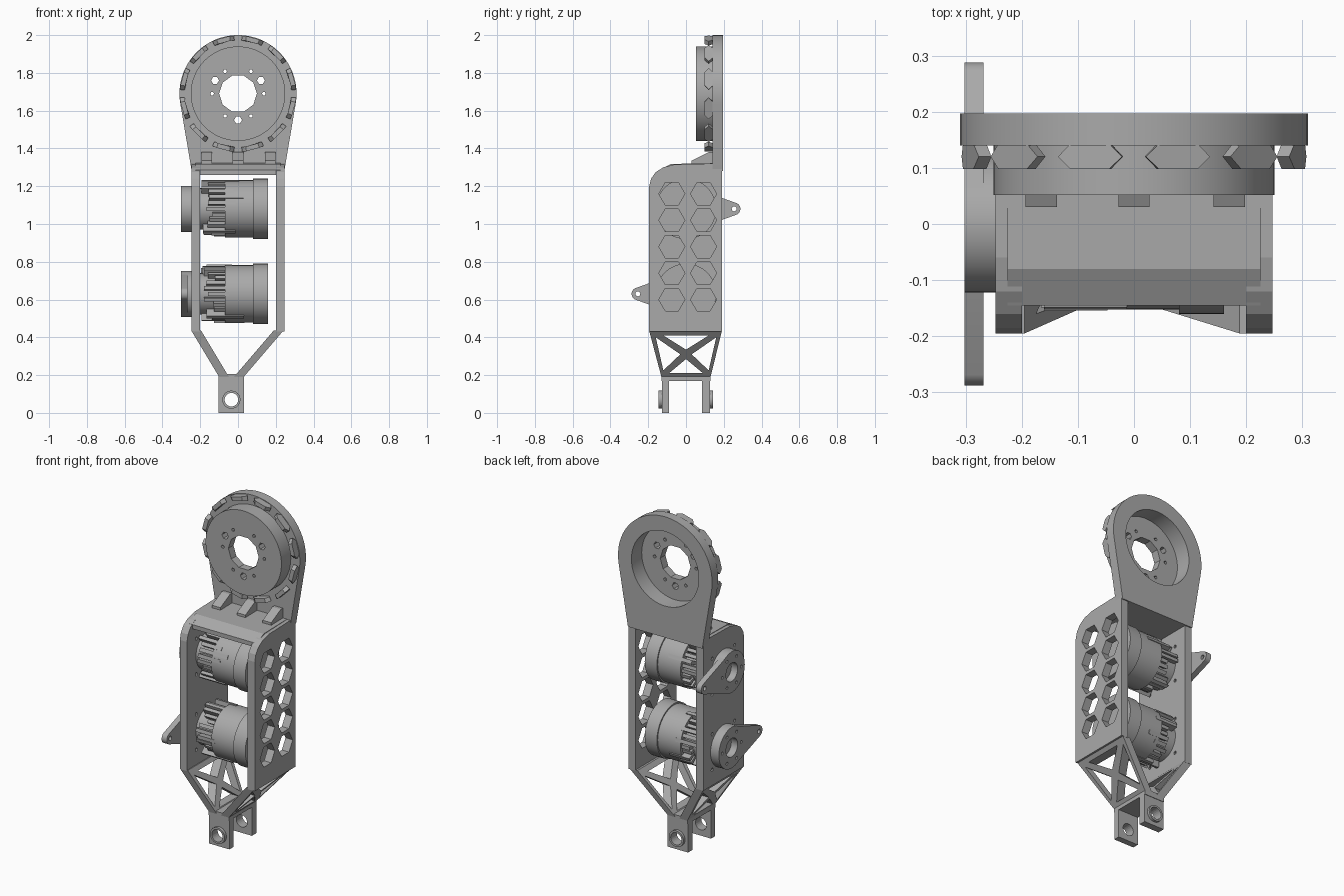
import bpy, bmesh, math, random
from math import cos, sin, pi, radians

random.seed(4)
old = bpy.data.objects.get("Cube")
if old:
    bpy.data.objects.remove(old, do_unlink=True)

grey = bpy.data.materials.new("plain_grey")
grey.use_nodes = True
GREY = (0.4, 0.4, 0.4, 1)
grey.diffuse_color = GREY
grey.node_tree.nodes["Principled BSDF"].inputs["Base Color"].default_value = GREY


def finish(name, bm):
    bmesh.ops.recalc_face_normals(bm, faces=bm.faces)
    mesh = bpy.data.meshes.new(name)
    bm.to_mesh(mesh)
    bm.free()
    mesh.materials.append(grey)
    ob = bpy.data.objects.new(name, mesh)
    bpy.context.collection.objects.link(ob)
    return ob


def prism(name, pts, axis, lo, hi):
    """Extrude a 2D outline along an axis; outline is (y,z) for x, (x,z) for y."""
    place = {"x": lambda a, b, t: (t, a, b), "y": lambda a, b, t: (a, t, b)}[axis]
    bm = bmesh.new()
    ends = [[bm.verts.new(place(a, b, t)) for a, b in pts] for t in (lo, hi)]
    n = len(pts)
    for e in ends:
        bm.faces.new(e)
    for i in range(n):
        j = (i + 1) % n
        bm.faces.new((ends[0][i], ends[0][j], ends[1][j], ends[1][i]))
    return finish(name, bm)


def ngon(a, b, r, n=64, turn=0.0):
    return [(a + r * cos(turn + 2 * pi * i / n), b + r * sin(turn + 2 * pi * i / n)) for i in range(n)]


def rect(a0, a1, b0, b1):
    return [(a0, b0), (a1, b0), (a1, b1), (a0, b1)]


def cut(ob, cutters):
    """Subtract the cutters from the part and bake the result."""
    for c in cutters:
        c.hide_render = True
        m = ob.modifiers.new("cut", "BOOLEAN")
        m.operation, m.solver, m.object = "DIFFERENCE", "EXACT", c
    dg = bpy.context.evaluated_depsgraph_get()
    mesh = bpy.data.meshes.new_from_object(ob.evaluated_get(dg))
    ob.modifiers.clear()
    ob.data = mesh
    for c in cutters:
        bpy.data.objects.remove(c, do_unlink=True)
    return ob


def smooth(ob):
    bpy.ops.object.select_all(action="DESELECT")
    ob.select_set(True)
    bpy.context.view_layer.objects.active = ob
    bpy.ops.object.shade_smooth_by_angle(angle=radians(30))
    return ob


# Top joint: tapered back plate, round boss, recess and bolt holes
HUB = 1.69
arc = [(0.31 * cos(radians(a)), HUB + 0.31 * sin(radians(a))) for a in range(-10, 191, 4)]
back_plate = prism("back_plate", arc + [(-0.245, 1.28), (0.245, 1.28)], "y", 0.14, 0.197)
boss = prism("joint_boss", ngon(0, HUB, 0.25), "y", 0.052, 0.15)


def joint_holes():
    holes = [prism("centre_cut", ngon(0, HUB, 0.1, 10), "y", 0, 0.3)]
    for k in range(3):
        a = radians(30 + 120 * k)
        holes.append(prism("bolt_cut", ngon(0.14 * cos(a), HUB + 0.14 * sin(a), 0.021, 6), "y", 0, 0.3))
    for k in range(6):
        a = radians(60 * k)
        holes.append(prism("pin_cut", ngon(0.137 * cos(a), HUB + 0.137 * sin(a), 0.01, 6), "y", 0, 0.3))
    return holes


cut(boss, joint_holes() + [prism("recess_cut", ngon(0, HUB, 0.222), "y", 0.1, 0.3)])
cut(back_plate, [prism("recess_cut", ngon(0, HUB, 0.222), "y", 0, 0.3)])
smooth(boss)
smooth(back_plate)

# Ring of long hexagonal studs behind the boss
for k in range(12):
    a = radians(15 + 30 * k)
    hexa = [(-0.058, 0.12), (-0.035, 0.098), (0.035, 0.098), (0.058, 0.12), (0.035, 0.143), (-0.035, 0.143)]
    bm = bmesh.new()
    rings = [[bm.verts.new((r * cos(a + t / 0.3), y, HUB + r * sin(a + t / 0.3))) for t, y in hexa]
             for r in (0.283, 0.308)]
    bm.faces.new(rings[0])
    bm.faces.new(rings[1])
    for i in range(6):
        j = (i + 1) % 6
        bm.faces.new((rings[0][i], rings[0][j], rings[1][j], rings[1][i]))
    finish(f"rim_stud_{k}", bm)

# Side walls with rounded upper front corner
wall = [(-0.195, 0.43), (-0.195, 1.2), (-0.185, 1.24), (-0.16, 1.275), (-0.12, 1.3), (-0.06, 1.315),
        (0.14, 1.32), (0.19, 1.32), (0.19, 0.43)]
MOTORS = ((1.08, 1), (0.63, -1))
left_wall = prism("left_wall", wall, "x", 0.2, 0.247)
cut(left_wall, [prism("hex_cut", ngon(y, 0.6 + 0.14 * k, 0.069, 6), "x", 0.1, 0.3)
                for y in (-0.075, 0.093) for k in range(5)])
right_wall = prism("right_wall", wall, "x", -0.247, -0.2)
cut(right_wall, [prism("screw_cut", ngon(0.15 * cos(a), z + 0.15 * sin(a), 0.01, 8), "x", -0.3, -0.1)
                 for z, _ in MOTORS for a in [radians(45 + 90 * k) for k in range(4)]])

# Roof with wedge ribs
roof = [(-0.145, 1.26), (-0.145, 1.285), (-0.08, 1.318), (0.15, 1.322), (0.15, 1.28), (-0.07, 1.28)]
prism("roof", roof, "x", -0.225, 0.225)
for x in (-0.165, 0, 0.17):
    prism("roof_rib", [(0.03, 1.315), (0.03, 1.335), (0.12, 1.38), (0.15, 1.38), (0.15, 1.315)], "x", x - 0.028, x + 0.028)

# Sloped lattice arms
FORK = -0.035


def lattice_arm(name, x0, x1, end0):
    ob = prism(name, [(-0.195, 0.435), (0.19, 0.435), (0.13, 0.19), (-0.13, 0.19)], "x", x0, x1)
    tris = [[(-0.12, 0.41), (0.12, 0.41), (0, 0.335)],
            [(-0.09, 0.21), (0.09, 0.21), (0, 0.285)]]
    for s in (-1, 1):
        tris.append([(s * 0.16, 0.4), (s * 0.12, 0.225), (s * 0.03, 0.31)])
    cut(ob, [prism("gap_cut", t, "x", -0.5, 0.5) for t in tris])
    for v in ob.data.vertices:
        v.co.x += (end0 - x0) * (0.435 - v.co.z) / 0.245
    return ob


lattice_arm("right_lattice_arm", -0.247, -0.195, -0.1)
lattice_arm("left_lattice_arm", 0.188, 0.24, -0.022)

# Fork with two bored prongs and bushings
prism("fork_bridge", rect(FORK - 0.067, FORK + 0.067, 0.17, 0.205), "y", -0.13, 0.13)
for name, lo, hi, b0, b1 in (("front", -0.127, -0.09, -0.145, -0.12), ("back", 0.085, 0.127, 0.12, 0.143)):
    prong = prism(f"{name}_prong", rect(FORK - 0.067, FORK + 0.067, 0, 0.19), "y", lo, hi)
    cut(prong, [prism("bore_cut", ngon(FORK, 0.07, 0.036, 24), "y", -0.3, 0.3)])
    bush = prism(f"{name}_bushing", ngon(FORK, 0.07, 0.048, 24), "y", b0, b1)
    cut(bush, [prism("bore_cut", ngon(FORK, 0.07, 0.036, 24), "y", -0.3, 0.3)])
    smooth(bush)

# Motors: can, sleeve, ragged cooling fins, output hub and lever
for z, s in MOTORS:
    smooth(prism("motor_can", ngon(0, z, 0.16), "x", 0.08, 0.16))
    smooth(prism("motor_sleeve", ngon(0, z, 0.152), "x", -0.07, 0.085))
    smooth(prism("motor_core", ngon(0, z, 0.11, 32), "x", -0.21, -0.06))
    for k in range(28):
        a = 2 * pi * k / 28
        r1 = random.uniform(0.135, 0.158)
        fin = [(r * cos(a + d), z + r * sin(a + d)) for r, d in ((0.1, -0.06), (r1, -0.07), (r1, 0.07), (0.1, 0.06))]
        prism("cooling_fin", fin, "x", random.uniform(-0.2, -0.12), random.uniform(-0.05, 0.04))
    hub = prism("output_hub", ngon(0, z, 0.122, 48), "x", -0.302, -0.24)
    cut(hub, [prism("hub_cut", ngon(0, z, 0.055, 32), "x", -0.35, -0.26)]
        + [prism("hub_bolt_cut", ngon(0.09 * cos(a), z + 0.09 * sin(a), 0.009, 8), "x", -0.35, -0.28)
           for a in [2 * pi * k / 6 for k in range(6)]])
    smooth(hub)
    tip = [(s * (0.255 + 0.033 * cos(t)), z + 0.033 * sin(t)) for t in [radians(d) for d in range(-65, 66, 13)]]
    lever = prism("lever", [(s * 0.06, z - 0.105)] + tip + [(s * 0.06, z + 0.105)], "x", -0.302, -0.268)
    cut(lever, [prism("lever_cut", ngon(0, z, 0.11, 48), "x", -0.4, 0),
                prism("pin_cut", ngon(s * 0.255, z, 0.013, 16), "x", -0.4, 0)])
    smooth(lever)
